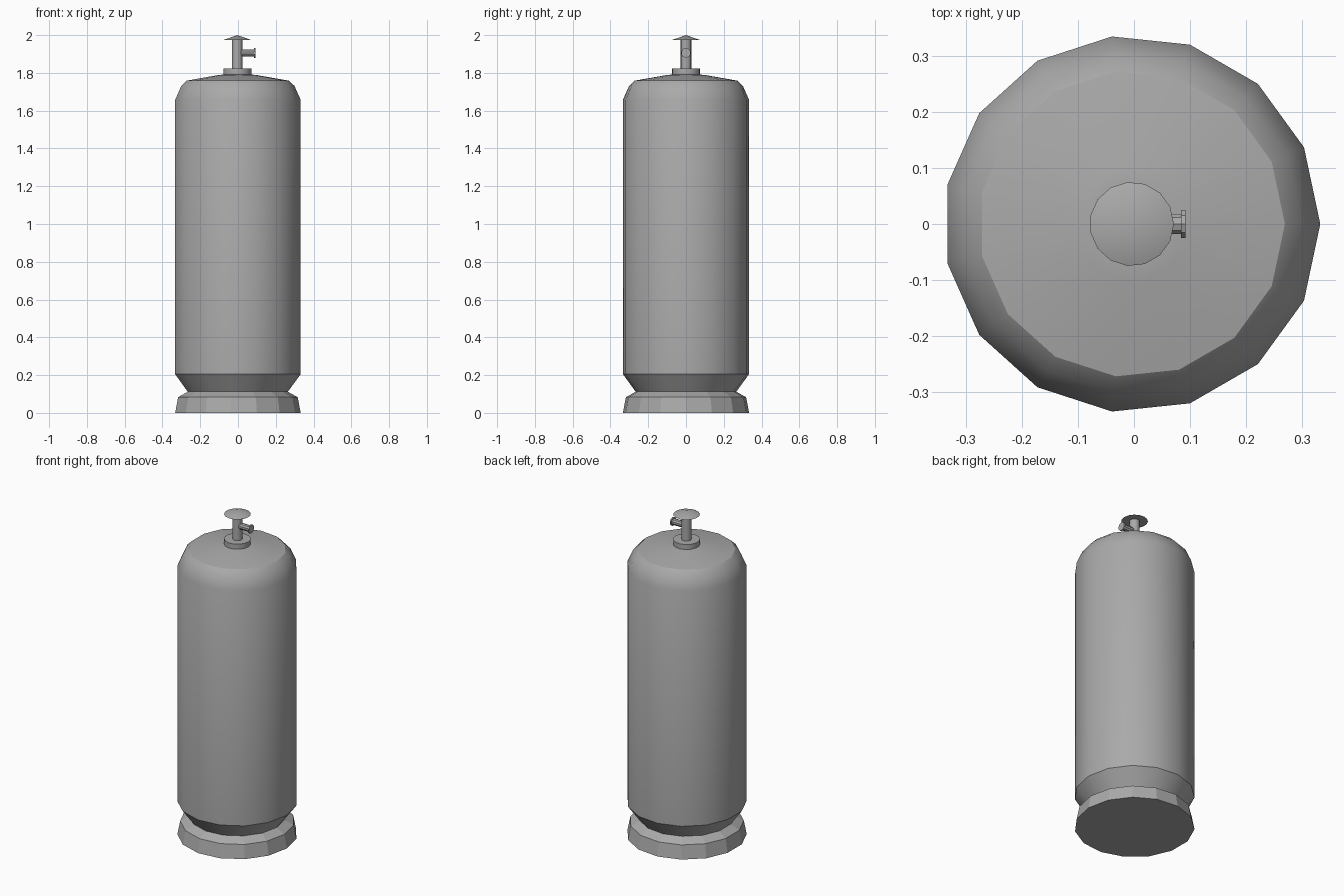
import bpy, bmesh, math
from mathutils import Matrix

if "Cube" in bpy.data.objects:
    bpy.data.objects.remove(bpy.data.objects["Cube"], do_unlink=True)

SIDES = 15
CENTRE_X = -0.004

steel = bpy.data.materials.new("grey_steel")
steel.use_nodes = True
GREY = (0.4, 0.4, 0.4, 1)
steel.diffuse_color = GREY
steel.node_tree.nodes["Principled BSDF"].inputs["Base Color"].default_value = GREY


def lathe(name, profile, sides=SIDES, smooth=True, matrix=None):
    """Turn a (radius, height) profile about z; zero radius makes an apex, open ends are capped."""
    bm = bmesh.new()
    rings = []
    for r, z in profile:
        count = sides if r else 1
        rings.append([bm.verts.new((r * math.cos(math.tau * i / sides),
                                    r * math.sin(math.tau * i / sides), z))
                      for i in range(count)])
    for low, high in zip(rings, rings[1:]):
        for i in range(sides):
            j = (i + 1) % sides
            if len(high) == 1:
                bm.faces.new((low[i], low[j], high[0]))
            else:
                bm.faces.new((low[i], low[j], high[j], high[i]))
    bm.faces.new(rings[0][::-1])
    if len(rings[-1]) > 1:
        bm.faces.new(rings[-1])
    bm.transform(matrix or Matrix.Translation((CENTRE_X, 0, 0)))
    mesh = bpy.data.meshes.new(name)
    bm.to_mesh(mesh)
    bm.free()
    mesh.materials.append(steel)
    obj = bpy.data.objects.new(name, mesh)
    bpy.context.collection.objects.link(obj)
    if smooth:
        bpy.ops.object.select_all(action="DESELECT")
        obj.select_set(True)
        bpy.context.view_layer.objects.active = obj
        bpy.ops.object.shade_smooth_by_angle(angle=math.radians(30))
    return obj


# Faceted foot ring
lathe("foot_ring", [(0.336, 0), (0.32, 0.083), (0.268, 0.112)], smooth=False)

# Tank with tapered bottom and domed shoulder
lathe("tank", [(0.268, 0.112), (0.336, 0.205), (0.336, 1.657), (0.303, 1.731),
               (0.273, 1.759), (0.1, 1.789), (0.075, 1.791)])

# Valve collar, stem and pointed cap
lathe("valve_collar", [(0.075, 1.78), (0.075, 1.822)])
lathe("valve_stem", [(0.028, 1.81), (0.028, 1.98)])
lathe("valve_cap", [(0.075, 1.974), (0.0, 2.0)])

# Side outlet with flange, pointing to +x
sideways = Matrix.Translation((CENTRE_X, 0, 1.906)) @ Matrix.Rotation(math.pi / 2, 4, "Y")
lathe("outlet_nozzle", [(0.019, 0), (0.019, 0.088), (0.026, 0.088), (0.026, 0.096)],
      sides=10, matrix=sideways)
